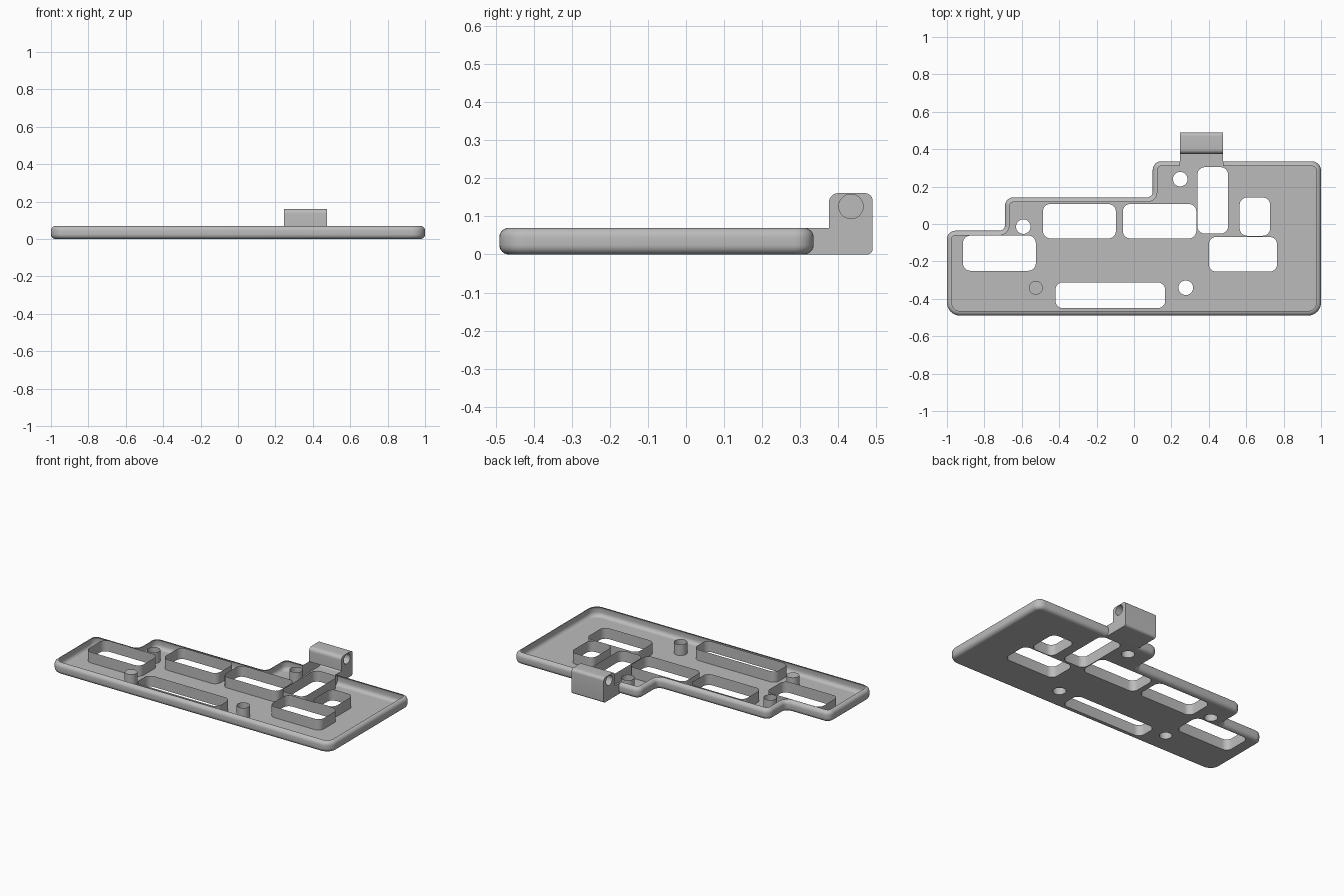
import bpy, bmesh, math
from mathutils import Vector

cube = bpy.data.objects.get("Cube")
if cube:
    bpy.data.objects.remove(cube, do_unlink=True)

TOP = 0.07       # height of the tray
FILLET = 0.025   # rounding of the tray rim
ARM_L, ARM_R, ARM_Y = 0.245, 0.475, 0.31

grey = bpy.data.materials.new("plain grey")
grey.use_nodes = True
grey.diffuse_color = (0.5, 0.5, 0.5, 1)
grey.node_tree.nodes["Principled BSDF"].inputs["Base Color"].default_value = (0.5, 0.5, 0.5, 1)


def rounded(corners, inset=0.0, steps=8):
    """Counter-clockwise outline from (x, y, radius) corners, moved inwards by inset."""
    out = []
    for i, (x, y, r) in enumerate(corners):
        p = Vector((x, y))
        d1 = (p - Vector(corners[i - 1][:2])).normalized()
        d2 = (Vector(corners[(i + 1) % len(corners)][:2]) - p).normalized()
        n1, n2 = Vector((-d1.y, d1.x)), Vector((-d2.y, d2.x))
        p = p + inset * (n1 + n2) / (1 + n1.dot(n2))
        if r == 0:
            out.append(p)
            continue
        r = r - inset if d1.cross(d2) > 0 else r + inset
        centre = p + r * (d2 - d1)
        for k in range(steps + 1):
            a = math.pi / 2 * k / steps
            out.append(centre + r * (math.sin(a) * d1 - math.cos(a) * d2))
    return out


def box(x0, x1, y0, y1, r=0.04):
    return rounded([(x0, y0, r), (x1, y0, r), (x1, y1, r), (x0, y1, r)])


def circle(x, y, r, n=32):
    return [Vector((x + r * math.cos(math.tau * k / n), y + r * math.sin(math.tau * k / n)))
            for k in range(n)]


def ring(bm, pts, z):
    return [bm.verts.new((p.x, p.y, z)) for p in pts]


def bridge(bm, low, high, flip=False, skip=None):
    for i in range(len(low)):
        j = (i + 1) % len(low)
        quad = [low[i], low[j], high[j], high[i]]
        if skip and skip(sum((v.co for v in quad), Vector()) / 4):
            continue
        bm.faces.new(quad[::-1] if flip else quad)


def fill(bm, loops, normal):
    edges = [bm.edges.get((a, b)) or bm.edges.new((a, b))
             for loop in loops for a, b in zip(loop, loop[1:] + loop[:1])]
    made = bmesh.ops.triangle_fill(bm, edges=edges, use_beauty=True, normal=normal)
    for f in made["geom"]:
        if isinstance(f, bmesh.types.BMFace):
            f.normal_update()
            if f.normal.dot(Vector(normal)) < 0:
                f.normal_flip()


def finish(bm, name):
    bmesh.ops.remove_doubles(bm, verts=bm.verts, dist=1e-5)
    mesh = bpy.data.meshes.new(name)
    bm.to_mesh(mesh)
    bm.free()
    mesh.materials.append(grey)
    mesh.shade_smooth()
    mesh.set_sharp_from_angle(angle=math.radians(35))
    ob = bpy.data.objects.new(name, mesh)
    bpy.context.scene.collection.objects.link(ob)


# Stepped tray outline
outline = [(-1, -0.49, 0.07), (1, -0.49, 0.07), (1, 0.335, 0.05), (ARM_R, 0.335, 0),
           (ARM_L, 0.335, 0), (0.10, 0.335, 0.045), (0.10, 0.142, 0.03),
           (-0.69, 0.142, 0.045), (-0.69, -0.036, 0.03), (-1, -0.036, 0.045)]

windows = [box(-0.915, -0.525, -0.25, -0.062), box(-0.487, -0.097, -0.077, 0.107),
           box(-0.06, 0.333, -0.077, 0.107), box(0.339, 0.503, -0.052, 0.304),
           box(0.565, 0.728, -0.063, 0.142), box(0.40, 0.765, -0.255, -0.069),
           box(-0.42, 0.167, -0.45, -0.312)]
posts = [circle(0.247, 0.24, 0.039), circle(-0.592, -0.014, 0.039),
         circle(0.277, -0.341, 0.039), circle(-0.525, -0.341, 0.037)]

# Floor with all openings
bm = bmesh.new()
fill(bm, [ring(bm, p, 0) for p in [rounded(outline, FILLET)] + windows + posts], (0, 0, -1))
finish(bm, "tray_floor")

# Rim: half-round edges, interrupted where the arm leaves the tray
bm = bmesh.new()
arc = [(FILLET * (1 - math.sin(a)), FILLET * (1 - math.cos(a)))
       for a in (math.pi / 12 * k for k in range(7))]
profile = arc + [(d, TOP - z) for d, z in reversed(arc)]
rings = [ring(bm, rounded(outline, d), z) for d, z in profile]
for low, high in zip(rings, rings[1:]):
    bridge(bm, low, high, skip=lambda c: ARM_L < c.x < ARM_R and c.y > 0.3)
finish(bm, "tray_rim")

# Upright walls around the openings
for kind, loops in (("window_wall", windows), ("screw_post", posts)):
    for n, pts in enumerate(loops, 1):
        bm = bmesh.new()
        top = ring(bm, pts, TOP)
        bridge(bm, ring(bm, pts, 0), top, flip=True)
        if pts is posts[-1]:
            bm.faces.new(top)  # one post is closed
        finish(bm, f"{kind}_{n}")

# Hinge bracket: side profile in (y, z) carried across x, open on top of the arm
side = rounded([(ARM_Y, 0, 0), (0.49, 0, 0.015), (0.49, 0.161, 0.02),
                (0.375, 0.161, 0.025), (0.375, TOP, 0), (ARM_Y, TOP, 0)])
bore = circle(0.433, 0.126, 0.032)
middle = (ARM_L + ARM_R) / 2


def across(bm, pts, x):
    return [bm.verts.new((x, p.x, p.y)) for p in pts]


bm = bmesh.new()
ends = []
for x, s in ((ARM_L, -1), (ARM_R, 1)):
    end, hole = across(bm, side, x), across(bm, bore, x)
    ends.append(end)
    inner = across(bm, bore, middle + s * 0.01)
    bridge(bm, hole, inner, flip=s < 0)
    bm.faces.new(inner if s > 0 else inner[::-1])
    fill(bm, [end, hole], (s, 0, 0))
bridge(bm, ends[0], ends[1],
       skip=lambda c: c.y < 0.374 and c.z > 0.01)
finish(bm, "hinge_bracket")
